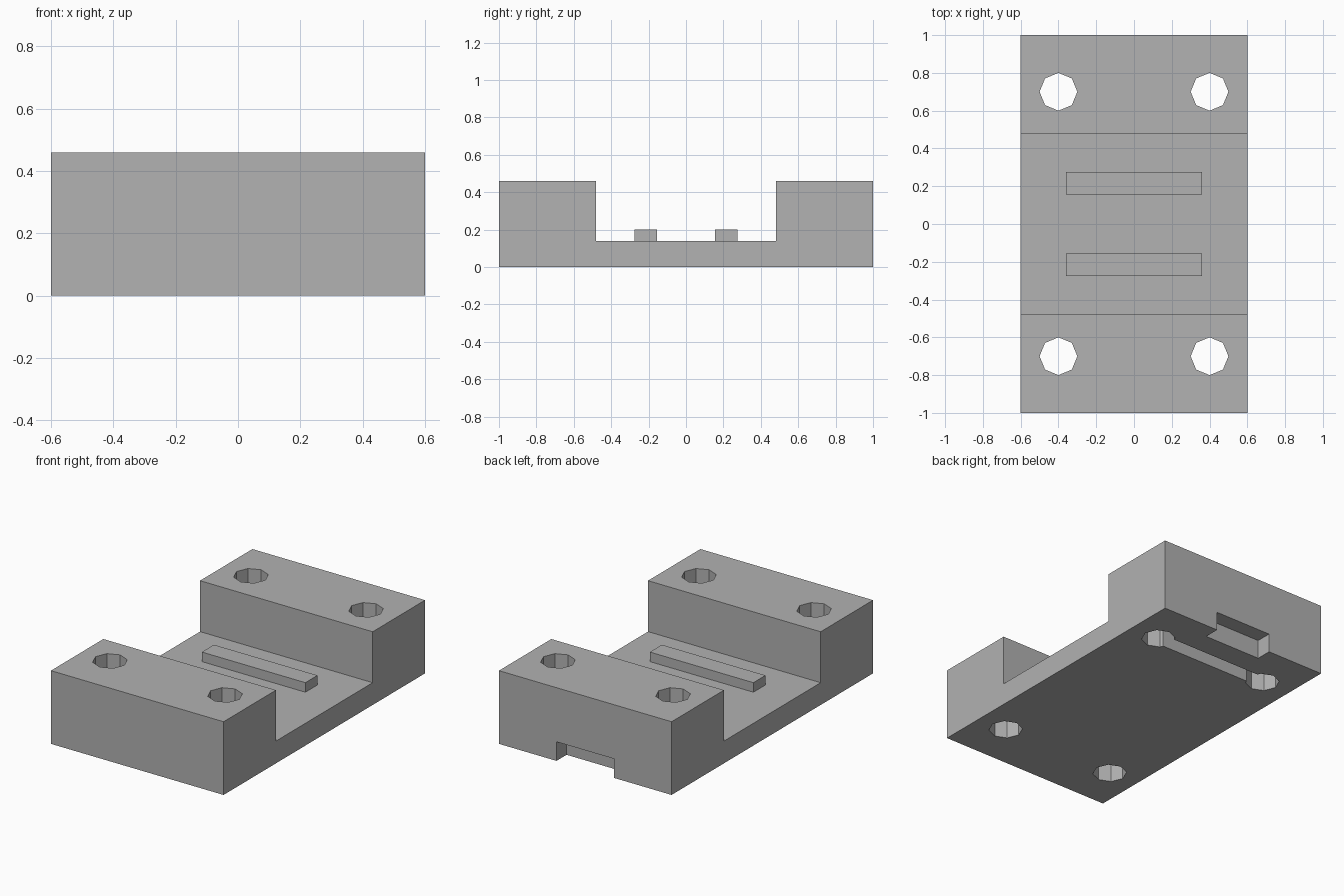
import bpy
import bmesh
from math import pi
from mathutils import Matrix

if "Cube" in bpy.data.objects:
    bpy.data.objects.remove(bpy.data.objects["Cube"], do_unlink=True)

grey = bpy.data.materials.new("plain grey")
grey.use_nodes = True
tone = (0.445, 0.445, 0.445, 1)
grey.diffuse_color = tone
grey.node_tree.nodes["Principled BSDF"].inputs["Base Color"].default_value = tone


def add_object(name, bm):
    bmesh.ops.recalc_face_normals(bm, faces=bm.faces)
    mesh = bpy.data.meshes.new(name)
    bm.to_mesh(mesh)
    bm.free()
    mesh.materials.append(grey)
    obj = bpy.data.objects.new(name, mesh)
    bpy.context.collection.objects.link(obj)
    return obj


def box(name, x, y, z):
    """Box from (low, high) pairs on each axis."""
    spans = (x, y, z)
    size = [b - a for a, b in spans]
    centre = [(a + b) / 2 for a, b in spans]
    bm = bmesh.new()
    bmesh.ops.create_cube(bm, size=1, matrix=Matrix.Translation(centre) @ Matrix.Diagonal((*size, 1)))
    return add_object(name, bm)


def bolt_hole(x, y):
    """Eight-sided cutter with corners on the axes."""
    bm = bmesh.new()
    place = Matrix.Translation((x, y, 0.25))
    bmesh.ops.create_cone(bm, cap_ends=True, segments=8, radius1=0.1, radius2=0.1, depth=0.7, matrix=place)
    corner_angle = min(abs(v.co.y - y) for v in bm.verts)
    if corner_angle > 0.01:
        bmesh.ops.rotate(bm, verts=bm.verts, cent=(x, y, 0), matrix=Matrix.Rotation(pi / 8, 3, "Z"))
    return add_object("bolt_hole_cutter", bm)


# U-shaped bracket, extruded along x
profile = [(-1, 0), (1, 0), (1, 0.46), (0.48, 0.46), (0.48, 0.14),
           (-0.48, 0.14), (-0.48, 0.46), (-1, 0.46)]
bm = bmesh.new()
side = bm.faces.new([bm.verts.new((-0.6, y, z)) for y, z in profile])
grown = bmesh.ops.extrude_face_region(bm, geom=[side])
moved = [g for g in grown["geom"] if isinstance(g, bmesh.types.BMVert)]
bmesh.ops.translate(bm, verts=moved, vec=(1.2, 0, 0))
bracket = add_object("bracket", bm)

# Four bolt holes, groove joining the rear pair, notch in the rear face
cutters = [bolt_hole(x, y) for x in (-0.4, 0.4) for y in (-0.7, 0.7)]
cutters.append(box("groove_cutter", (-0.4, 0.4), (0.65, 0.75), (-0.1, 0.12)))
cutters.append(box("notch_cutter", (-0.2, 0.2), (0.9, 1.1), (-0.1, 0.12)))
for cutter in cutters:
    cutter.hide_render = True
    cutter.hide_set(True)
    cut = bracket.modifiers.new(cutter.name, "BOOLEAN")
    cut.operation = "DIFFERENCE"
    cut.solver = "EXACT"
    cut.object = cutter

# Two raised ribs on the floor of the channel
for name, y in (("front_rib", -0.215), ("back_rib", 0.215)):
    box(name, (-0.36, 0.36), (y - 0.06, y + 0.06), (0.14, 0.2))
